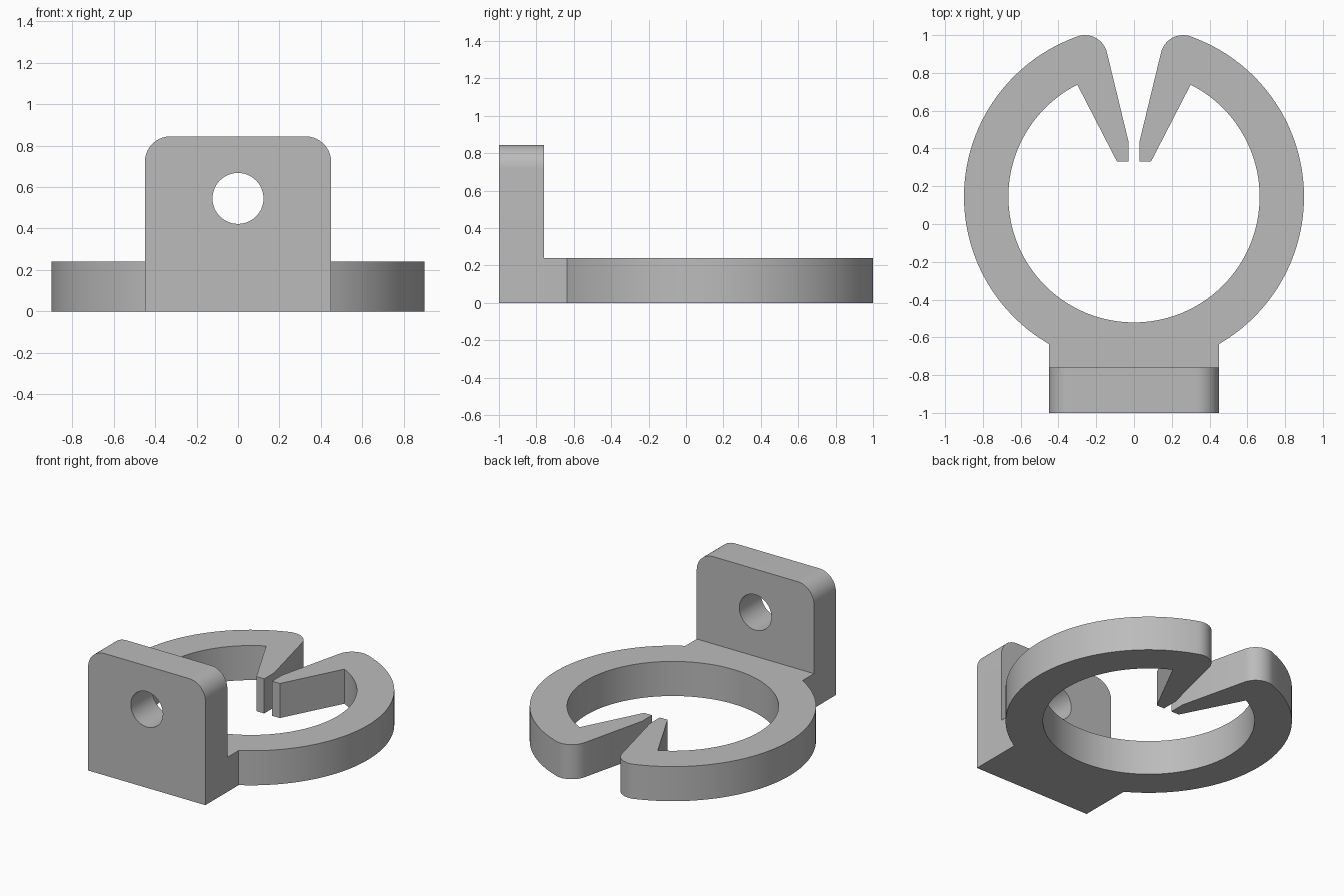
import bpy
from math import sin, cos, pi, atan2, asin, radians

old = bpy.data.objects.get("Cube")
if old:
    bpy.data.objects.remove(old, do_unlink=True)

grey = bpy.data.materials.new("light_grey")
grey.use_nodes = True
colour = (0.50, 0.50, 0.50, 1)
grey.diffuse_color = colour
grey.node_tree.nodes["Principled BSDF"].inputs["Base Color"].default_value = colour


def arc(cx, cy, r, start, end, steps):
    """Points on an arc, angles in radians."""
    angles = [start + (end - start) * i / steps for i in range(steps + 1)]
    return [(cx + r * cos(a), cy + r * sin(a)) for a in angles]


def mirrored(half):
    """Close a half outline by mirroring it across x = 0."""
    return half + [(-x, y) for x, y in reversed(half) if abs(x) > 1e-5]


def extruded(name, outlines, depth):
    """Fill the outlines (inner ones become holes) and extrude along local z."""
    curve = bpy.data.curves.new(name, "CURVE")
    curve.dimensions = "2D"
    curve.fill_mode = "BOTH"
    curve.extrude = depth / 2
    for pts in outlines:
        spline = curve.splines.new("POLY")
        spline.points.add(len(pts) - 1)
        for p, (x, y) in zip(spline.points, pts):
            p.co = (x, y, 0, 1)
        spline.use_cyclic_u = True
    curve.materials.append(grey)
    obj = bpy.data.objects.new(name, curve)
    bpy.context.collection.objects.link(obj)
    return obj


def finish(obj):
    """Turn into a mesh, weld the caps to the walls and shade smooth."""
    bpy.ops.object.select_all(action="DESELECT")
    obj.select_set(True)
    bpy.context.view_layer.objects.active = obj
    bpy.ops.object.convert(target="MESH")
    bpy.ops.object.mode_set(mode="EDIT")
    bpy.ops.mesh.select_all(action="SELECT")
    bpy.ops.mesh.remove_doubles(threshold=1e-4)
    bpy.ops.mesh.normals_make_consistent(inside=False)
    bpy.ops.object.mode_set(mode="OBJECT")
    bpy.ops.object.shade_smooth_by_angle(angle=radians(30))


# Main sizes
ring_y, outer, inner, thick = 0.144, 0.90, 0.665, 0.24
half_width, wall_front, wall_back = 0.45, -1.0, -0.76
tip_x, tip_y, tip_r = 0.26, 0.88, 0.12

# Open clip ring with neck and two inward prongs
neck_angle = -pi / 2 + asin(half_width / outer)
tip_angle = atan2(tip_y - ring_y, tip_x)
prong_angle = pi / 2 - asin(0.30 / inner)
half = arc(0, ring_y, inner, -pi / 2, prong_angle, 60)
half += [(0.09, 0.33), (0.03, 0.33), (0.03, 0.44)]
half += arc(tip_x, tip_y, tip_r, radians(166.4), tip_angle, 16)
half += arc(0, ring_y, outer, tip_angle, neck_angle, 64)[1:]
half += [(half_width, wall_back)]
# The ring is open at the prongs, so the right side runs inside then outside
left = [(-x, y) for x, y in reversed(half)]
ring = extruded("clip_ring", [half + left[:-1]], thick)
ring.location.z = thick / 2
finish(ring)

# Upright mounting plate with rounded top corners and a screw hole
top, corner = 0.845, 0.125
plate_half = [(half_width, 0)]
plate_half += arc(half_width - corner, top - corner, corner, 0, pi / 2, 14)
screw_hole = arc(0, 0.545, 0.123, 0, 2 * pi, 48)[:-1]
plate = extruded("mounting_plate", [mirrored(plate_half), screw_hole],
                 wall_back - wall_front)
plate.rotation_euler.x = pi / 2
plate.location.y = (wall_front + wall_back) / 2
finish(plate)
